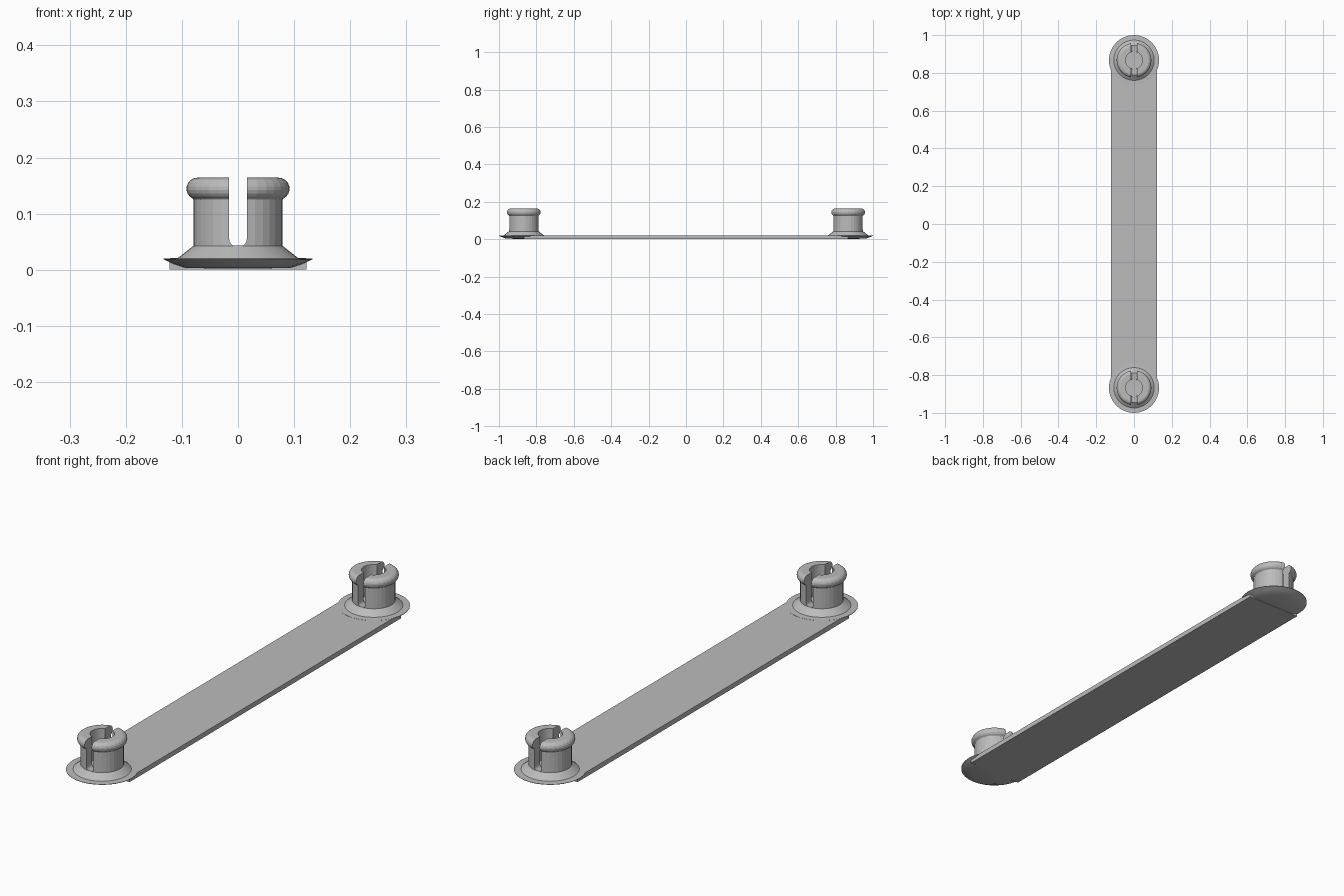
import bpy
import bmesh
import math

cube = bpy.data.objects.get("Cube")
if cube:
    bpy.data.objects.remove(cube, do_unlink=True)

grey = bpy.data.materials.new("light_grey_plastic")
grey.use_nodes = True
colour = (0.5, 0.5, 0.5, 1)
grey.diffuse_color = colour
grey.node_tree.nodes["Principled BSDF"].inputs["Base Color"].default_value = colour

MOUNT_Y = 0.867
SIDES = 32


def add_object(name, bm):
    bmesh.ops.recalc_face_normals(bm, faces=bm.faces)
    mesh = bpy.data.meshes.new(name)
    bm.to_mesh(mesh)
    bm.free()
    mesh.materials.append(grey)
    obj = bpy.data.objects.new(name, mesh)
    bpy.context.collection.objects.link(obj)
    return obj


def lathe(name, profile, y, smooth):
    """Closed solid turned from (radius, height) points; ends lie on the axis."""
    bm = bmesh.new()
    verts = [bm.verts.new((r, 0, z)) for r, z in profile]
    edges = [bm.edges.new(pair) for pair in zip(verts, verts[1:])]
    bmesh.ops.spin(bm, geom=verts + edges, axis=(0, 0, 1), cent=(0, 0, 0),
                   angle=math.tau, steps=SIDES, use_duplicate=False)
    bmesh.ops.remove_doubles(bm, verts=bm.verts, dist=1e-5)
    bmesh.ops.dissolve_degenerate(bm, edges=bm.edges, dist=1e-6)
    bmesh.ops.translate(bm, verts=bm.verts, vec=(0, y, 0))
    obj = add_object(name, bm)
    if smooth:
        for p in obj.data.polygons:
            p.use_smooth = True
        obj.data.set_sharp_from_angle(angle=math.radians(20))
    return obj


def slot_cutter(y, half=0.016, floor=0.04, length=0.12):
    """Upright slot shape with a rounded bottom, running along y."""
    bm = bmesh.new()
    outline = [(half, 0.25), (-half, 0.25)]
    for i in range(9):
        a = math.pi + math.pi * i / 8
        outline.append((half * math.cos(a), floor + half + half * math.sin(a)))
    face = bm.faces.new([bm.verts.new((x, y - length, z)) for x, z in outline])
    new = bmesh.ops.extrude_face_region(bm, geom=[face])["geom"]
    bmesh.ops.translate(bm, vec=(0, 2 * length, 0),
                        verts=[v for v in new if isinstance(v, bmesh.types.BMVert)])
    cutter = add_object("slot_cutter", bm)
    cutter.hide_render = True
    return cutter


# Flat band between the two mounts
bm = bmesh.new()
bmesh.ops.create_cube(bm, size=1)
for v in bm.verts:
    v.co.x *= 0.244
    v.co.y *= 2 * MOUNT_Y
    v.co.z = (v.co.z + 0.5) * 0.0195
add_object("band", bm)

# Shallow dish with a thin rim and a sloped collar
dish_profile = [(0, 0.002), (0.093, 0.003), (0.115, 0.0105), (0.133, 0.0185),
                (0.133, 0.02), (0.107, 0.021), (0.079, 0.043), (0, 0.038)]

# Hollow post with a rounded lip
lip = [(0.0725 + 0.0195 * math.cos(a), 0.1445 + 0.0195 * math.sin(a))
       for a in (math.radians(-65 + 155 * i / 8) for i in range(9))]
post_profile = [(0, 0.03), (0.0795, 0.03), (0.0795, 0.125)] + lip
post_profile += [(0.045, 0.164), (0.045, 0.0385), (0, 0.0385)]

for end, y in (("front", -MOUNT_Y), ("back", MOUNT_Y)):
    lathe(end + "_dish", dish_profile, y, True)
    post = lathe(end + "_post", post_profile, y, False)
    cutter = slot_cutter(y)
    mod = post.modifiers.new("slot", "BOOLEAN")
    mod.operation = "DIFFERENCE"
    mod.solver = "EXACT"
    mod.object = cutter
    bpy.context.view_layer.objects.active = post
    bpy.ops.object.modifier_apply(modifier=mod.name)
    bpy.data.objects.remove(cutter, do_unlink=True)
